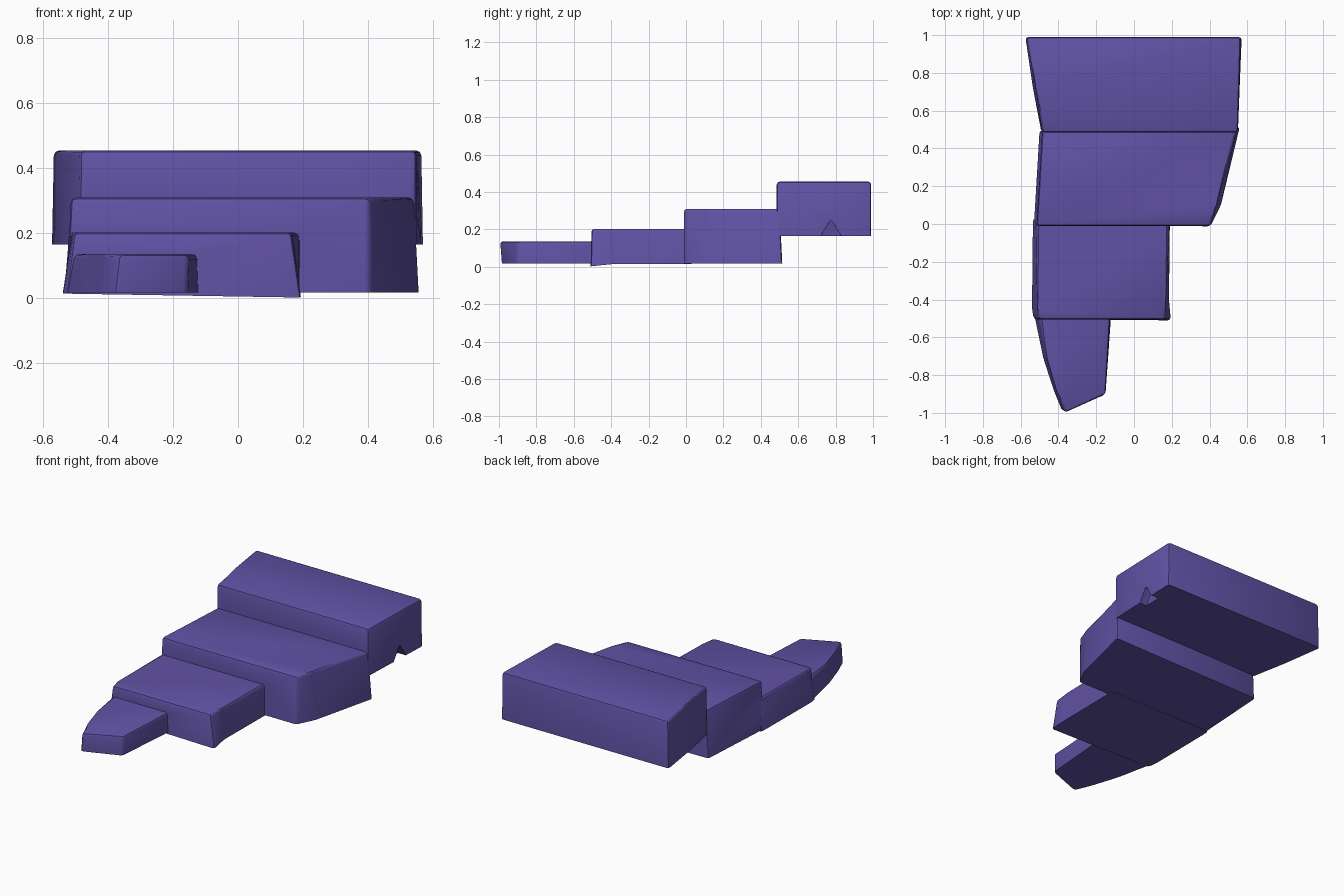
import bpy, bmesh, math

if "Cube" in bpy.data.objects:
    bpy.data.objects.remove(bpy.data.objects["Cube"])

mat = bpy.data.materials.new("purple")
mat.diffuse_color = (0.12, 0.085, 0.38, 1)
mat.use_nodes = True
mat.node_tree.nodes["Principled BSDF"].inputs["Base Color"].default_value = mat.diffuse_color


def block(name, bottom, top, z0, z1, flare=None, bevel=0.016):
    """Loft between matching bottom and top outlines; flare drops one bottom corner."""
    bm = bmesh.new()
    lo = [bm.verts.new((x, y, z0 if i != flare else 0.002)) for i, (x, y) in enumerate(bottom)]
    hi = [bm.verts.new((x, y, z1)) for x, y in top]
    bm.faces.new(lo[::-1])
    bm.faces.new(hi)
    n = len(lo)
    for i in range(n):
        j = (i + 1) % n
        bm.faces.new((lo[i], lo[j], hi[j], hi[i]))
    # soften only the top rim and the uprights
    edges = [e for e in bm.edges if any(v in hi for v in e.verts)]
    bmesh.ops.bevel(bm, geom=edges, offset=bevel, segments=2, profile=0.5,
                    affect='EDGES', clamp_overlap=True)
    bmesh.ops.recalc_face_normals(bm, faces=bm.faces)
    me = bpy.data.meshes.new(name)
    bm.to_mesh(me)
    bm.free()
    me.materials.append(mat)
    ob = bpy.data.objects.new(name, me)
    bpy.context.collection.objects.link(ob)
    return ob


# Lowest, tapered step
step1 = block("stepped_terrace",
              [(-0.38, -0.99), (-0.155, -0.905), (-0.12, -0.47), (-0.53, -0.47), (-0.48, -0.71), (-0.425, -0.88)],
              [(-0.365, -1.0), (-0.15, -0.90), (-0.125, -0.47), (-0.51, -0.47), (-0.46, -0.71), (-0.41, -0.88)],
              0.017, 0.136)

# Second step, with a pulled-out front right corner
step2 = block("second_step",
              [(-0.53, -0.505), (0.195, -0.51), (0.185, -0.40), (0.19, 0.03), (-0.535, 0.03), (-0.54, -0.45)],
              [(-0.505, -0.505), (0.165, -0.505), (0.168, -0.40), (0.19, 0.03), (-0.52, 0.03), (-0.51, -0.45)],
              0.014, 0.203, flare=1)

# Third step, widening to the back, with a pulled-out back right corner
step3 = block("third_step",
              [(-0.53, -0.01), (0.405, -0.012), (0.46, 0.10), (0.56, 0.515), (-0.50, 0.495)],
              [(-0.515, -0.01), (0.405, -0.01), (0.435, 0.10), (0.545, 0.50), (-0.485, 0.50)],
              0.018, 0.31)

# Raised rear step
step4 = block("rear_step",
              [(-0.49, 0.485), (0.55, 0.485), (0.57, 0.99), (-0.575, 0.99), (-0.535, 0.72)],
              [(-0.485, 0.485), (0.55, 0.485), (0.565, 0.99), (-0.57, 0.99), (-0.52, 0.72)],
              0.165, 0.455)

# Wedge notch under the right edge of the rear step
notch = block("notch_cutter",
              [(0.51, 0.71), (0.62, 0.71), (0.62, 0.84), (0.51, 0.84)],
              [(0.51, 0.77), (0.62, 0.77), (0.62, 0.78), (0.51, 0.78)],
              0.15, 0.245, bevel=0.001)

# Merge all steps into one shell
bpy.context.view_layer.objects.active = step1
step1.select_set(True)
for ob, op in ((step2, 'UNION'), (step3, 'UNION'), (step4, 'UNION'), (notch, 'DIFFERENCE')):
    mod = step1.modifiers.new(ob.name, 'BOOLEAN')
    mod.operation = op
    mod.solver = 'EXACT'
    mod.object = ob
    bpy.ops.object.modifier_apply(modifier=mod.name)
    bpy.data.objects.remove(ob)

bpy.ops.object.shade_smooth_by_angle(angle=math.radians(35))
